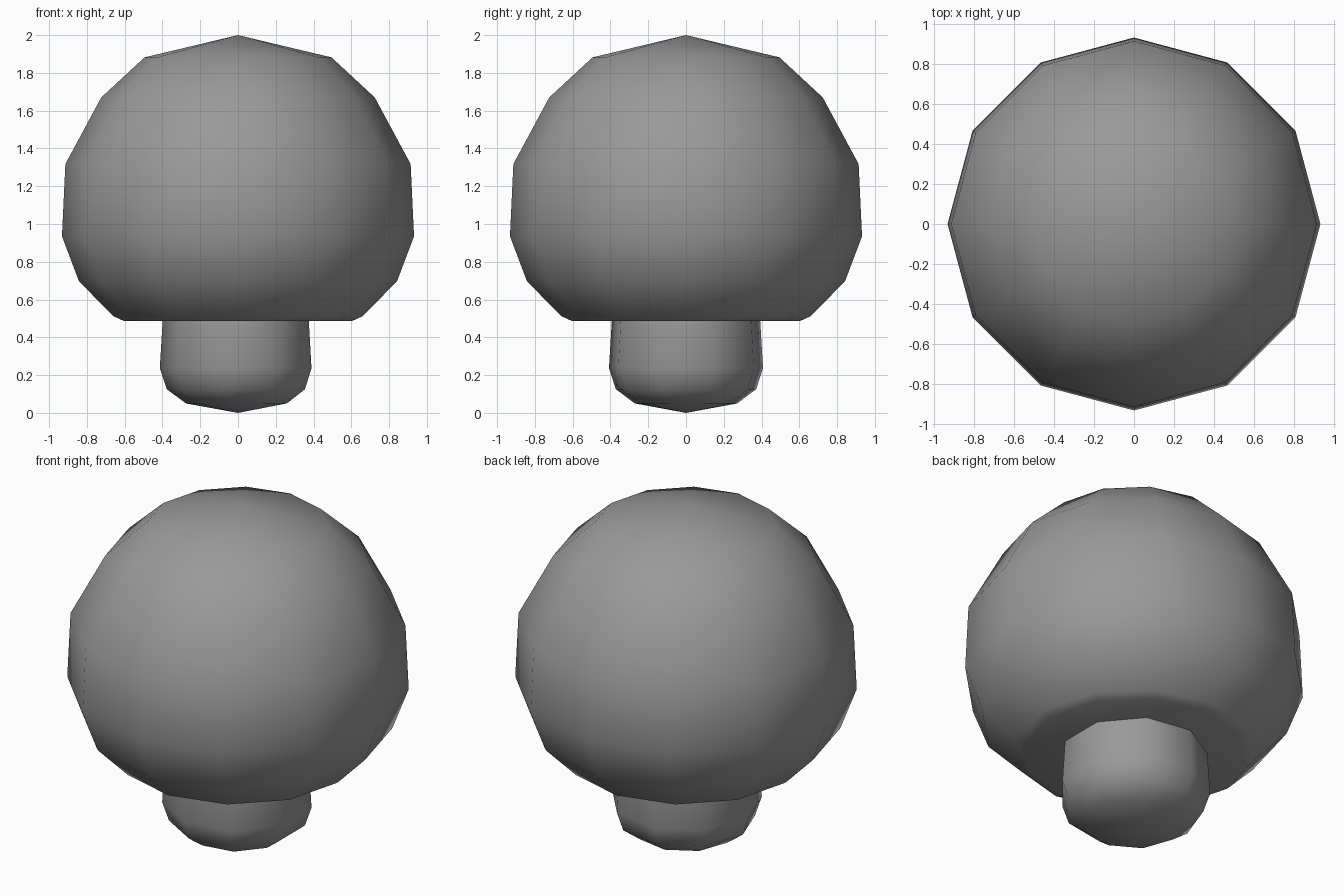
import bpy
import bmesh
from math import cos, sin, tau, pi

if "Cube" in bpy.data.objects:
    bpy.data.objects.remove(bpy.data.objects["Cube"])

# Dark grey shared by both parts
grey = bpy.data.materials.new("dark_grey")
grey.diffuse_color = (0.32, 0.32, 0.32, 1)
grey.use_nodes = True
grey.node_tree.nodes["Principled BSDF"].inputs["Base Color"].default_value = grey.diffuse_color


def lathe(name, profile, sides, start=0.0):
    """Revolve (radius, z) points around z; zero radii become poles."""
    bm = bmesh.new()
    rings = []
    for r, z in profile:
        count = sides if r > 0 else 1
        rings.append([bm.verts.new((r * cos(start + tau * i / sides),
                                    r * sin(start + tau * i / sides), z))
                      for i in range(count)])
    for low, high in zip(rings, rings[1:]):
        for i in range(sides):
            j = (i + 1) % sides
            corners = [low[i % len(low)], low[j % len(low)],
                       high[j % len(high)], high[i % len(high)]]
            bm.faces.new(list(dict.fromkeys(corners)))
    bmesh.ops.recalc_face_normals(bm, faces=bm.faces)
    mesh = bpy.data.meshes.new(name)
    bm.to_mesh(mesh)
    bm.free()
    mesh.shade_smooth()
    mesh.materials.append(grey)
    obj = bpy.data.objects.new(name, mesh)
    bpy.context.collection.objects.link(obj)
    return obj


# Twelve-sided domed cap with a flat underside
lathe("mushroom_cap",
      [(0, 0.487), (0.605, 0.487), (0.66, 0.512), (0.842, 0.697), (0.932, 0.935),
       (0.914, 1.317), (0.724, 1.67), (0.495, 1.882), (0, 2.0)],
      12)

# Nine-sided rounded stem, one corner facing -x, top hidden in the cap
lathe("mushroom_stem",
      [(0, 0.0), (0.275, 0.05), (0.377, 0.125), (0.414, 0.237),
       (0.399, 0.487), (0.395, 0.55), (0, 0.55)],
      9, start=pi)
